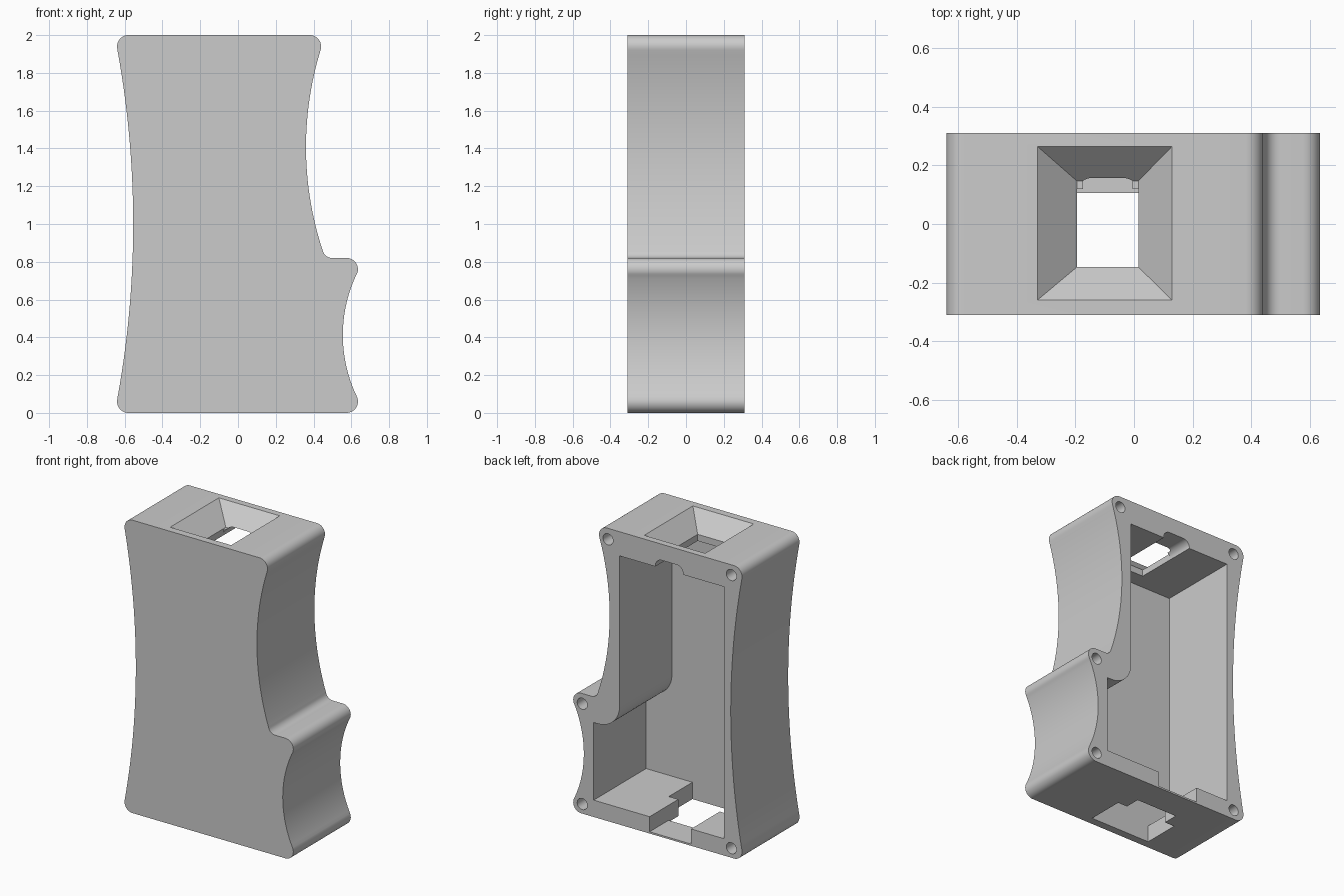
import bpy, bmesh
from math import cos, sin, atan2, pi, tau
from mathutils import Vector

if "Cube" in bpy.data.objects:
    bpy.data.objects.remove(bpy.data.objects["Cube"])

DEPTH = 0.31      # half depth of the shell
INNER = -0.255    # inside of the front wall

grey = bpy.data.materials.new("plain grey")
grey.use_nodes = True
colour = (0.6, 0.6, 0.6, 1)
grey.diffuse_color = colour
grey.node_tree.nodes["Principled BSDF"].inputs["Base Color"].default_value = colour


def arc(a, b, c, n):
    """Points on the circle from a through b to c."""
    (ax, ay), (bx, by), (cx, cy) = a, b, c
    d = 2 * (ax * (by - cy) + bx * (cy - ay) + cx * (ay - by))
    sa, sb, sc = (p[0] ** 2 + p[1] ** 2 for p in (a, b, c))
    ox = (sa * (by - cy) + sb * (cy - ay) + sc * (ay - by)) / d
    oy = (sa * (cx - bx) + sb * (ax - cx) + sc * (bx - ax)) / d
    r = ((ax - ox) ** 2 + (ay - oy) ** 2) ** 0.5
    t0, tm, t1 = (atan2(p[1] - oy, p[0] - ox) for p in (a, b, c))
    sweep = (t1 - t0) % tau
    if (tm - t0) % tau > sweep:
        sweep -= tau
    return [(ox + r * cos(t0 + sweep * i / n), oy + r * sin(t0 + sweep * i / n))
            for i in range(n + 1)]


def corner(cx, cz, r, start, sweep=-pi / 2, n=10):
    """Rounded corner about a centre."""
    return [(cx + r * cos(start + sweep * i / n), cz + r * sin(start + sweep * i / n))
            for i in range(n + 1)]


def finish(name, bm):
    bmesh.ops.recalc_face_normals(bm, faces=bm.faces)
    mesh = bpy.data.meshes.new(name)
    bm.to_mesh(mesh)
    bm.free()
    mesh.materials.append(grey)
    obj = bpy.data.objects.new(name, mesh)
    bpy.context.collection.objects.link(obj)
    return obj


def loft(name, lower, upper):
    """Solid between two matching loops of 3D points."""
    bm = bmesh.new()
    a = [bm.verts.new(p) for p in lower]
    b = [bm.verts.new(p) for p in upper]
    bm.faces.new(a)
    bm.faces.new(b)
    for i in range(len(a)):
        j = (i + 1) % len(a)
        bm.faces.new((a[i], a[j], b[j], b[i]))
    return finish(name, bm)


def prism(name, profile, y0, y1):
    return loft(name, [(x, y0, z) for x, z in profile], [(x, y1, z) for x, z in profile])


def rect(x0, x1, y0, y1, z):
    return [(x0, y0, z), (x1, y0, z), (x1, y1, z), (x0, y1, z)]


def box(name, x0, x1, y0, y1, z0, z1):
    return loft(name, rect(x0, x1, y0, y1, z0), rect(x0, x1, y0, y1, z1))


# Outer silhouette, clockwise from the upper left
R = 0.06
outline = (
    corner(-0.58, 2 - R, R, pi)
    + corner(0.38, 2 - R, R, pi / 2, -pi / 2 - 0.2)
    + arc((0.437, 1.92), (0.36, 1.40), (0.445, 0.87), 40)
    + arc((0.448, 0.862), (0.465, 0.832), (0.50, 0.82), 8)
    + corner(0.575, 0.76, R, pi / 2, -pi / 2 - 0.4)
    + arc((0.625, 0.728), (0.555, 0.41), (0.63, 0.085), 30)
    + corner(0.575, R, R, 0.35, -pi / 2 - 0.35)
    + corner(-0.58, R, R, -pi / 2)
    + arc((-0.639, 0.075), (-0.555, 1.0), (-0.639, 1.925), 50)
)
shell = prism("grip_shell", outline, -DEPTH, DEPTH)

# Main cavity, open at the back
cavity = ([(-0.505, 0.115), (-0.505, 1.835), (0.285, 1.835)]
          + corner(0.445, 0.805, 0.16, pi, pi / 2)
          + [(0.48, 0.645), (0.48, 0.115)])
cutters = [prism("cavity_cutter", cavity, INNER, 0.5)]

# Tapered opening in the top and the straight throat below it
cutters.append(loft("funnel_cutter", rect(-0.195, 0.015, -0.147, 0.147, 1.88),
                    rect(-0.33, 0.13, -0.26, 0.265, 2.0)))
fv = cutters[-1].data.vertices
for v in fv:          # lift the mouth just clear of the top, keeping the slope
    if v.co.z > 1.95:
        base = Vector((-0.195 if v.co.x < 0 else 0.015, -0.147 if v.co.y < 0 else 0.147, 1.88))
        v.co = base + (v.co - base) * 1.1
cutters.append(box("throat_cutter", -0.195, 0.015, -0.147, 0.12, 1.75, 1.885))

# Round-shouldered channel in the ceiling, running out to the back
channel = ([(-0.195, 1.75)] + corner(-0.145, 1.84, 0.05, pi)
           + corner(-0.035, 1.84, 0.05, pi / 2) + [(0.015, 1.75)])
cutters.append(prism("channel_cutter", channel, -0.146, 0.5))

# Stepped slot through the floor, with a shallow recess to the back
cutters.append(box("floor_wide_cutter", -0.33, 0.13, INNER, 0.0, -0.1, 0.2))
cutters.append(box("floor_narrow_cutter", -0.255, 0.058, -0.1, 0.105, -0.1, 0.2))
cutters.append(box("floor_recess_cutter", -0.255, 0.058, -0.1, 0.5, 0.012, 0.2))

# Screw holes in the back rim
for x, z in ((-0.56, 0.065), (0.567, 0.065), (0.567, 0.75), (0.372, 1.925), (-0.56, 1.93)):
    hole = [(x + 0.038 * cos(tau * i / 32), z + 0.038 * sin(tau * i / 32)) for i in range(32)]
    cutters.append(prism("screw_hole_cutter", hole, 0.0, 0.5))

# Cut everything out of the shell
bpy.ops.object.select_all(action='DESELECT')
shell.select_set(True)
bpy.context.view_layer.objects.active = shell
for cutter in cutters:
    cutter.hide_render = True
    mod = shell.modifiers.new(cutter.name, 'BOOLEAN')
    mod.operation = 'DIFFERENCE'
    mod.solver = 'EXACT'
    mod.object = cutter
    bpy.ops.object.modifier_apply(modifier=mod.name)
    bpy.data.objects.remove(cutter)

bpy.ops.object.shade_smooth_by_angle(angle=0.5)
